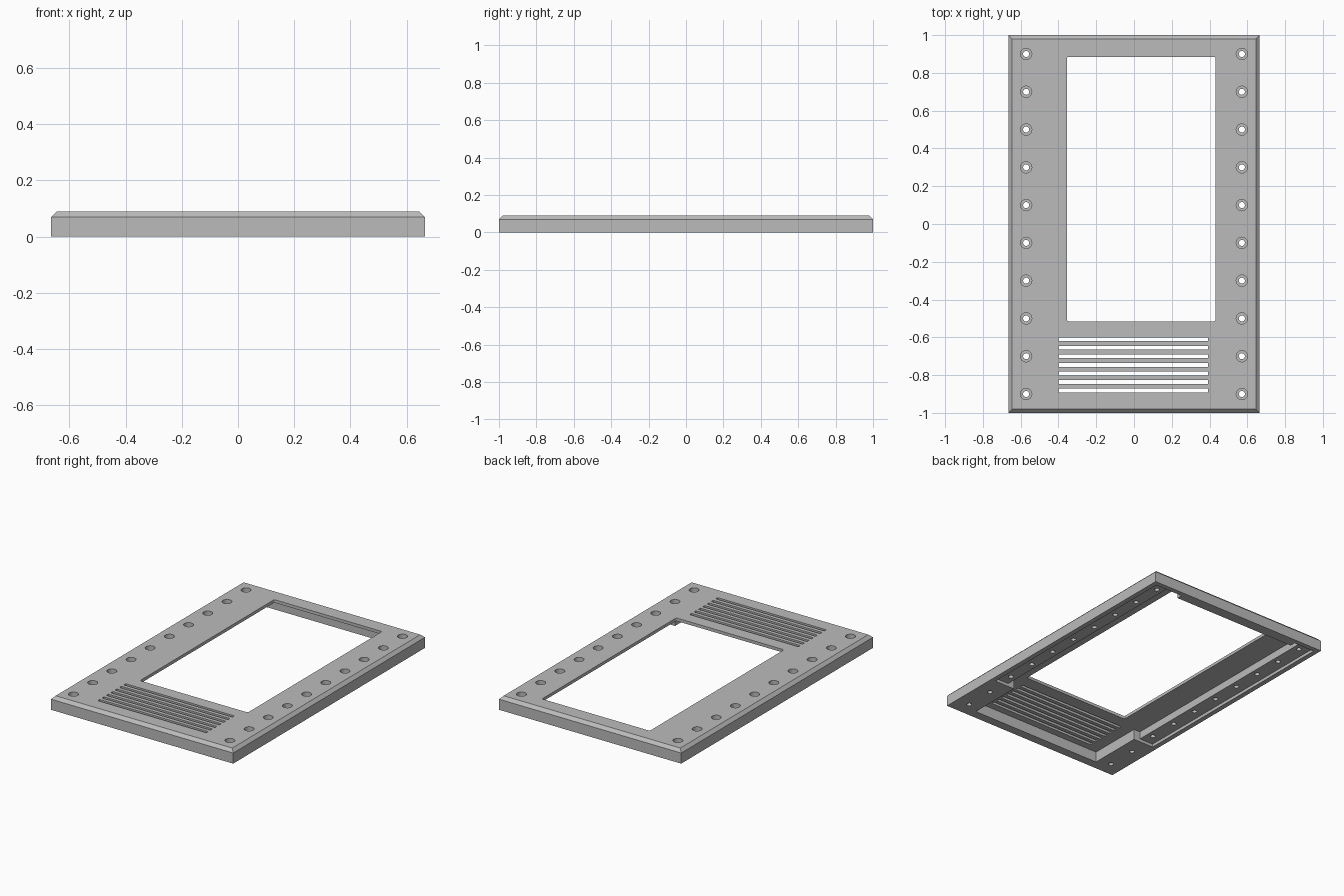
import bpy, bmesh
from mathutils import Matrix, Vector

if "Cube" in bpy.data.objects:
    bpy.data.objects.remove(bpy.data.objects["Cube"])

grey = bpy.data.materials.new("plain grey")
grey.use_nodes = True
COLOUR = (0.5, 0.5, 0.5, 1)
grey.diffuse_color = COLOUR
grey.node_tree.nodes["Principled BSDF"].inputs["Base Color"].default_value = COLOUR

W, L, H = 0.665, 1.0, 0.09      # half width, half length, height
CEILING, SHELF, STEP_Y = 0.07, 0.02, -0.575
LOW, HIGH = -0.1, 0.2           # cutters overshoot the plate


def box(bm, x0, x1, y0, y1, z0, z1):
    size = Vector((x1 - x0, y1 - y0, z1 - z0))
    centre = Vector((x0 + x1, y0 + y1, z0 + z1)) / 2
    mat = Matrix.Translation(centre) @ Matrix.Diagonal(size).to_4x4()
    return bmesh.ops.create_cube(bm, size=1, matrix=mat)["verts"]


def cylinder(bm, x, y, r, z0, z1):
    bmesh.ops.create_cone(bm, cap_ends=True, segments=24, radius1=r, radius2=r, depth=z1 - z0,
                          matrix=Matrix.Translation((x, y, (z0 + z1) / 2)))


def finish(name, bm):
    mesh = bpy.data.meshes.new(name)
    bm.to_mesh(mesh)
    bm.free()
    mesh.materials.append(grey)
    obj = bpy.data.objects.new(name, mesh)
    bpy.context.collection.objects.link(obj)
    return obj


# Cover plate with a chamfered top edge
bm = bmesh.new()
box(bm, -W, W, -L, L, 0, H)
rim = [e for e in bm.edges if all(v.co.z > H - 0.001 for v in e.verts)]
bmesh.ops.bevel(bm, geom=rim, offset=0.02, segments=1, affect='EDGES')
plate = finish("cover_plate", bm)

cutters = []


def cutter(name, build):
    bm = bmesh.new()
    build(bm)
    obj = finish(name, bm)
    obj.hide_render = True
    cutters.append(obj)
    mod = plate.modifiers.new(name, 'BOOLEAN')
    mod.operation = 'DIFFERENCE'
    mod.solver = 'EXACT'
    mod.object = obj


# Underside pockets: shallow shelf over the rails, wide bay, narrow vent bay
cutter("shelf_cut", lambda b: box(b, -0.632, 0.632, STEP_Y, 0.968, LOW, SHELF))
cutter("bay_cut", lambda b: box(b, -0.53, 0.53, STEP_Y, 0.968, LOW, CEILING))
cutter("vent_bay_cut", lambda b: box(b, -0.483, 0.483, -0.94, STEP_Y + 0.01, LOW, CEILING))


# Window with slightly softened corners, and vent slots
def openings(bm):
    box(bm, -0.355, 0.432, -0.515, 0.885, LOW, HIGH)
    upright = [e for e in bm.edges if abs(e.verts[0].co.z - e.verts[1].co.z) > 0.1]
    bmesh.ops.bevel(bm, geom=upright, offset=0.01, segments=3, profile=0.5, affect='EDGES')
    for i in range(7):
        y = -0.61 - i * 0.0453
        box(bm, -0.4, 0.393, y - 0.01, y + 0.01, LOW, HIGH)


cutter("openings_cut", openings)


# Screw holes along both rails
def holes(radius, z0):
    def build(bm):
        for side in (-1, 1):
            for i in range(10):
                cylinder(bm, side * 0.571, 0.9 - 0.2 * i, radius, z0, HIGH)
    return build


cutter("counterbore_cut", holes(0.03, 0.05))
cutter("screw_hole_cut", holes(0.016, LOW))

# Bake the cuts and drop the cutters
graph = bpy.context.evaluated_depsgraph_get()
baked = bpy.data.meshes.new_from_object(plate.evaluated_get(graph))
plate.modifiers.clear()
plate.data = baked
baked.materials.clear()
baked.materials.append(grey)
for c in cutters:
    bpy.data.objects.remove(c)

# Locating strip under the back edge
bm = bmesh.new()
box(bm, -0.48, 0.43, 0.93, 0.97, 0, CEILING + 0.005)
finish("back_strip", bm)

# Smooth hole walls, sharp edges elsewhere
bpy.ops.object.select_all(action='DESELECT')
plate.select_set(True)
bpy.context.view_layer.objects.active = plate
bpy.ops.object.shade_smooth_by_angle(angle=0.52)
